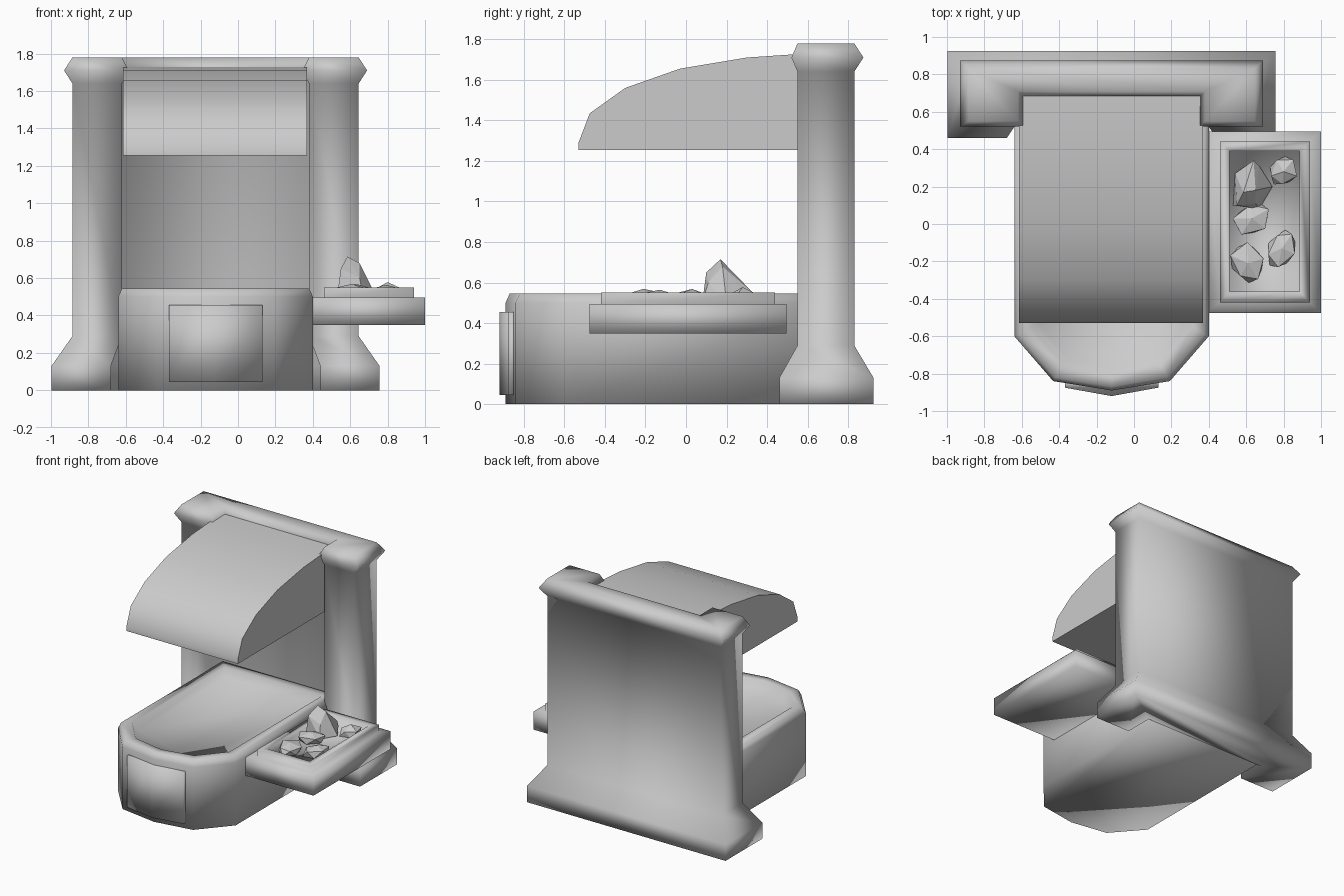
import bpy, bmesh, math, random
from mathutils import Vector, Matrix

if "Cube" in bpy.data.objects:
    bpy.data.objects.remove(bpy.data.objects["Cube"])

CX = -0.12  # centre line of the main body


def finish(name, bm, angle=95):
    bmesh.ops.recalc_face_normals(bm, faces=bm.faces)
    me = bpy.data.meshes.new(name)
    bm.to_mesh(me)
    bm.free()
    ob = bpy.data.objects.new(name, me)
    bpy.context.collection.objects.link(ob)
    if angle:
        bpy.ops.object.select_all(action='DESELECT')
        ob.select_set(True)
        bpy.context.view_layer.objects.active = ob
        bpy.ops.object.shade_smooth_by_angle(angle=math.radians(angle))
    return ob


def loft(name, rings, angle=95):
    """Skin a stack of matching closed rings and cap both ends."""
    bm = bmesh.new()
    vs = [[bm.verts.new(p) for p in r] for r in rings]
    n = len(vs[0])
    for a, b in zip(vs, vs[1:]):
        for i in range(n):
            j = (i + 1) % n
            bm.faces.new((a[i], a[j], b[j], b[i]))
    bm.faces.new(vs[0][::-1])
    bm.faces.new(vs[-1])
    return finish(name, bm, angle)


def mirrored(half, z):
    """Mirror (half width, y) points about the centre line into a ring."""
    ring = [(CX + w, y, z) for w, y in half]
    return ring + [(CX - w, y, z) for w, y in reversed(half) if w > 0]


def frame_ring(z, outer, back, front, inner, wall):
    return mirrored([(outer, back), (outer, front), (inner, front), (inner, wall)], z)


def rect(x0, x1, y0, y1, z):
    return [(x0, y0, z), (x1, y0, z), (x1, y1, z), (x0, y1, z)]


# back wall with two pillars, flared feet and a moulded cap
loft("back_frame", [
    frame_ring(0.00, 0.877, 0.925, 0.46, 0.56, 0.70),
    frame_ring(0.13, 0.877, 0.925, 0.46, 0.56, 0.70),
    frame_ring(0.29, 0.765, 0.83, 0.55, 0.50, 0.71),
    frame_ring(1.64, 0.765, 0.83, 0.55, 0.50, 0.71),
    frame_ring(1.71, 0.81, 0.875, 0.52, 0.465, 0.675),
    frame_ring(1.78, 0.765, 0.83, 0.55, 0.50, 0.71)])


# bed with a raised rim and a shallow basin
def bed_ring(w, front, side, back, z):
    return mirrored([(0, front), (w * 0.6, front + 0.05), (w, side), (w, back)], z)


loft("bed", [
    bed_ring(0.52, -0.89, -0.60, 0.70, 0),
    bed_ring(0.52, -0.89, -0.60, 0.70, 0.50),
    bed_ring(0.50, -0.87, -0.59, 0.69, 0.545),
    bed_ring(0.43, -0.80, -0.55, 0.62, 0.545),
    bed_ring(0.39, -0.775, -0.53, 0.58, 0.49)])

# front panel bent around the nose of the bed
loft("front_panel", [
    mirrored([(0, -0.92), (0.25, -0.875), (0.25, -0.84)], z) for z in (0.045, 0.455)])

# hood: side profile extruded across the width
hood = [(-0.53, 1.255), (-0.53, 1.29), (-0.475, 1.435), (-0.30, 1.56), (-0.03, 1.655),
        (0.30, 1.71), (0.55, 1.727), (0.72, 1.73), (0.72, 1.255)]
loft("hood", [[(x, y, z) for y, z in hood] for x in (-0.615, 0.37)], 80)

# side tray with a stepped, hollow top
loft("side_tray", [
    rect(0.38, 1.0, -0.475, 0.495, 0.35),
    rect(0.38, 1.0, -0.475, 0.495, 0.495),
    rect(0.46, 0.94, -0.42, 0.44, 0.495),
    rect(0.46, 0.94, -0.42, 0.44, 0.55),
    rect(0.51, 0.885, -0.36, 0.39, 0.55),
    rect(0.51, 0.885, -0.36, 0.39, 0.49)])

# loose faceted rocks in the tray: centre, half sizes, turn
rocks = [((0.63, 0.03, 0.52), (0.12, 0.09, 0.055), 0.5),
         ((0.80, 0.28, 0.52), (0.09, 0.08, 0.055), 0.9),
         ((0.61, -0.21, 0.52), (0.10, 0.12, 0.055), 0.3),
         ((0.79, -0.13, 0.52), (0.08, 0.12, 0.055), -0.4)]
random.seed(4)
for k, (pos, size, turn) in enumerate(rocks):
    bm = bmesh.new()
    bmesh.ops.create_icosphere(bm, subdivisions=1, radius=1)
    for v in bm.verts:
        v.co *= random.uniform(0.8, 1.1)
    bmesh.ops.transform(bm, verts=bm.verts, matrix=Matrix.Translation(pos)
                        @ Matrix.Rotation(turn, 4, 'Z') @ Matrix.Diagonal((*size, 1)))
    finish(f"rock_{k + 1}", bm, 0)

# tall pointed rock standing at the back of the tray
bm = bmesh.new()
for p in [(0.53, 0.10, 0.50), (0.67, 0.08, 0.50), (0.74, 0.20, 0.50), (0.67, 0.31, 0.52),
          (0.54, 0.27, 0.50), (0.55, 0.10, 0.65), (0.65, 0.11, 0.60), (0.585, 0.17, 0.715),
          (0.65, 0.18, 0.68), (0.64, 0.34, 0.54)]:
    bm.verts.new(p)
bmesh.ops.convex_hull(bm, input=bm.verts)
finish("rock_tall", bm, 0)
